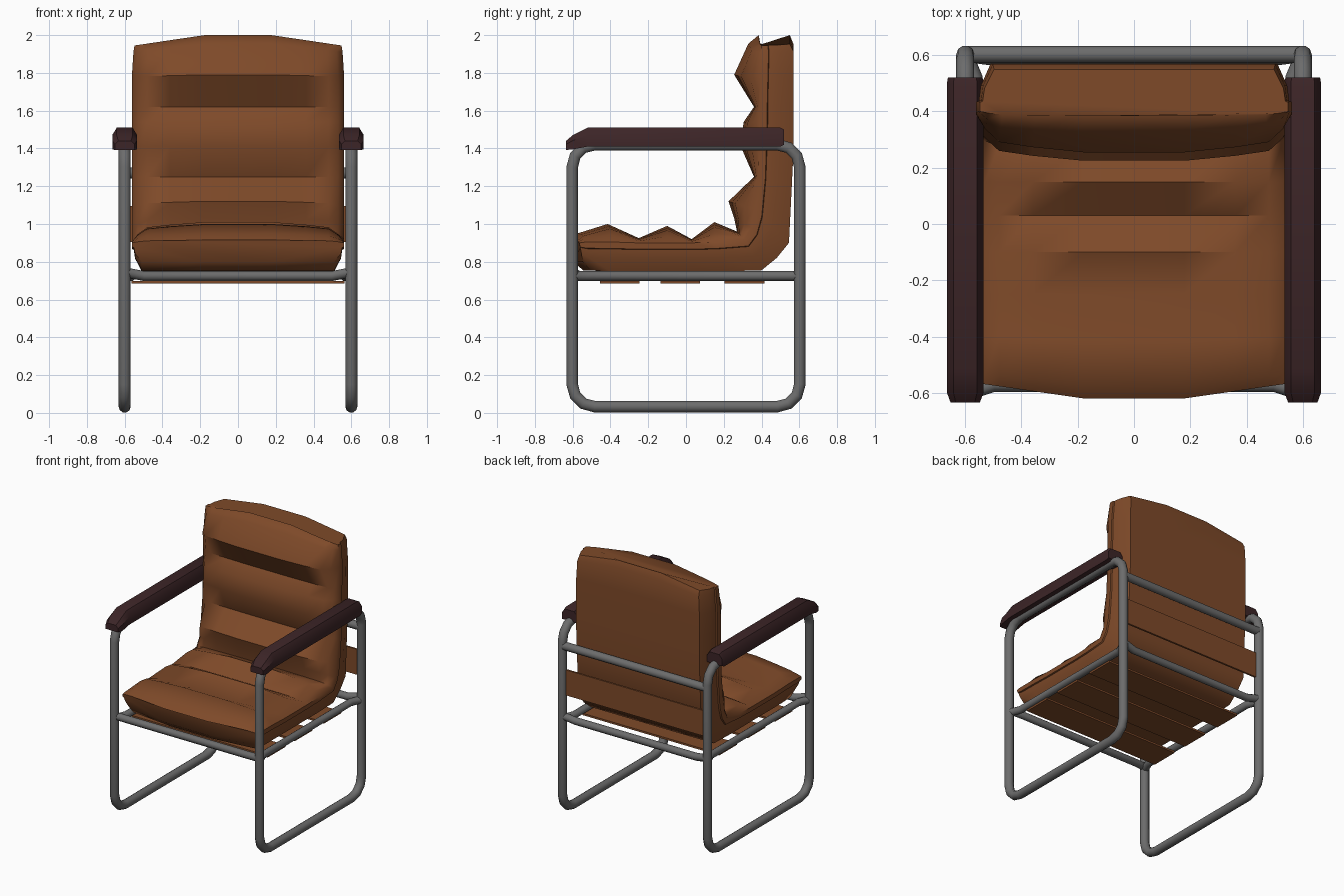
import bpy
import math
from mathutils import Vector

start_cube = bpy.data.objects.get("Cube")
if start_cube:
    bpy.data.objects.remove(start_cube)


def material(name, rgb):
    mat = bpy.data.materials.new(name)
    mat.use_nodes = True
    mat.diffuse_color = (*rgb, 1)
    mat.node_tree.nodes["Principled BSDF"].inputs["Base Color"].default_value = (*rgb, 1)
    return mat


leather = material("brown leather", (0.21, 0.068, 0.022))
steel = material("grey steel", (0.15, 0.15, 0.15))
dark_wood = material("dark wood", (0.045, 0.018, 0.02))


def finish(obj, mat, angle):
    obj.data.materials.clear()
    obj.data.materials.append(mat)
    bpy.ops.object.select_all(action="DESELECT")
    obj.select_set(True)
    bpy.context.view_layer.objects.active = obj
    bpy.ops.object.shade_smooth_by_angle(angle=math.radians(angle))
    return obj


def loft(name, rings, mat, angle=40):
    """Skin a list of closed rings and cap both ends."""
    n = len(rings[0])
    verts = [p for ring in rings for p in ring]
    faces = [tuple(range(n)), tuple(range(len(verts) - n, len(verts)))]
    for r in range(len(rings) - 1):
        for i in range(n):
            a, b = r * n + i, r * n + (i + 1) % n
            faces.append((a, b, b + n, a + n))
    mesh = bpy.data.meshes.new(name)
    mesh.from_pydata(verts, [], faces)
    obj = bpy.data.objects.new(name, mesh)
    bpy.context.collection.objects.link(obj)
    bpy.context.view_layer.objects.active = obj
    obj.select_set(True)
    bpy.ops.object.mode_set(mode="EDIT")
    bpy.ops.mesh.select_all(action="SELECT")
    bpy.ops.mesh.normals_make_consistent(inside=False)
    bpy.ops.object.mode_set(mode="OBJECT")
    return finish(obj, mat, angle)


def tube(name, points, radius, closed=False):
    curve = bpy.data.curves.new(name, "CURVE")
    curve.dimensions = "3D"
    curve.bevel_depth = radius
    curve.bevel_resolution = 3
    curve.use_fill_caps = True
    spline = curve.splines.new("POLY")
    spline.points.add(len(points) - 1)
    for point, co in zip(spline.points, points):
        point.co = (*co, 1)
    spline.use_cyclic_u = closed
    source = bpy.data.objects.new(name, curve)
    mesh = bpy.data.meshes.new_from_object(source)
    bpy.data.objects.remove(source)
    obj = bpy.data.objects.new(name, mesh)
    bpy.context.collection.objects.link(obj)
    return finish(obj, steel, 50)


def box(name, center, size, mat):
    bpy.ops.mesh.primitive_cube_add(size=1, location=center)
    obj = bpy.context.object
    obj.name = name
    obj.scale = size
    return finish(obj, mat, 30)


# Side frames: rounded rectangular tube loops
POST_X, POST_Y, RAIL_Z = 0.6, 0.603, 0.725


def frame_loop(x, radius=0.12, steps=4):
    low, high = 0.033, 1.42
    corners = [(1, high, 0), (-1, high, 90), (-1, low, 180), (1, low, 270)]
    path = []
    for side, z, begin in corners:
        cy = side * (POST_Y - radius)
        cz = z - radius if z == high else z + radius
        for k in range(steps):
            a = math.radians(begin + 90 * k / (steps - 1))
            path.append((x, cy + radius * math.cos(a), cz + radius * math.sin(a)))
    return path


# Armrest cross-section and its stations: y, width scale, bottom, top
SECTION = [(-0.065, 0), (-0.065, 0.62), (-0.042, 1), (0.042, 1), (0.065, 0.62), (0.065, 0)]
ARM = [(-0.635, 0.8, 1.392, 1.44), (-0.6, 1, 1.395, 1.47), (-0.52, 1, 1.41, 1.51),
       (0.5, 1, 1.41, 1.51), (0.52, 0.95, 1.42, 1.5)]

for name, s in (("left", 1), ("right", -1)):
    tube(name + "_side_frame", frame_loop(s * POST_X), 0.032, closed=True)
    tube(name + "_seat_rail",
         [(s * POST_X, -POST_Y, RAIL_Z), (s * 0.565, -0.52, RAIL_Z),
          (s * 0.565, 0.52, RAIL_Z), (s * POST_X, POST_Y, RAIL_Z)], 0.027)
    rings = [[(s * POST_X + u * w, y, lo + v * (hi - lo)) for u, v in SECTION]
             for y, w, lo, hi in ARM]
    loft(name + "_armrest", rings, dark_wood, 35)

# Cross bars
for name, s, inset in (("front_seat_bar", -1, 0.57), ("rear_seat_bar", 1, 0.59)):
    tube(name, [(-POST_X, s * POST_Y, RAIL_Z + 0.02), (-0.5, s * inset, RAIL_Z),
                (0.5, s * inset, RAIL_Z), (POST_X, s * POST_Y, RAIL_Z + 0.02)], 0.027)
tube("upper_back_bar", [(-POST_X, POST_Y, 1.27), (POST_X, POST_Y, 1.27)], 0.03)

# Support straps under the seat and behind the back
for i, y in enumerate((-0.35, -0.03, 0.31)):
    box(f"seat_strap_{i + 1}", (0, y, 0.692), (1.13, 0.21, 0.014), leather)
box("back_strap", (0, 0.6, 1.0), (1.2, 0.014, 0.19), leather)

# Padded cushion stations (y, z): seam at the side, padded crest, outer shell
STATIONS = [
    ((-0.565, 0.9), (-0.565, 0.915), (-0.54, 0.8)),
    ((-0.53, 0.905), (-0.53, 0.95), (-0.5, 0.755)),
    ((-0.4, 0.905), (-0.4, 1.0), (-0.4, 0.75)),
    ((-0.25, 0.9), (-0.25, 0.925), (-0.25, 0.75)),
    ((-0.1, 0.9), (-0.1, 0.99), (-0.1, 0.75)),
    ((0.03, 0.9), (0.03, 0.92), (0.05, 0.75)),
    ((0.15, 0.905), (0.15, 1.01), (0.22, 0.75)),
    ((0.31, 0.92), (0.27, 0.96), (0.4, 0.755)),
    ((0.345, 0.98), (0.255, 1.03), (0.48, 0.82)),
    ((0.36, 1.08), (0.225, 1.12), (0.545, 0.9)),
    ((0.38, 1.25), (0.36, 1.25), (0.56, 1.2)),
    ((0.385, 1.41), (0.29, 1.41), (0.57, 1.41)),
    ((0.39, 1.54), (0.305, 1.54), (0.57, 1.54)),
    ((0.39, 1.62), (0.36, 1.62), (0.57, 1.62)),
    ((0.395, 1.78), (0.255, 1.78), (0.57, 1.78)),
    ((0.4, 1.91), (0.33, 1.91), (0.568, 1.91)),
    ((0.4, 1.945), (0.385, 1.945), (0.55, 1.945)),
]
# Half ring: x, share of crest height (positive) or of shell depth (negative)
PAD = [(0.18, 1), (0.36, 0.87), (0.48, 0.74), (0.53, 0.4), (0.562, 0)]
SHELL = [(0.562, -0.22), (0.552, -0.24), (0.545, -0.55), (0.51, -1), (0.18, -1)]


def cushion_ring(index):
    seam, crest, shell = (Vector((0, *p)) for p in STATIONS[index])
    last = len(STATIONS) - 1
    front_bow = {0: 0.055, 1: 0.045, 2: 0.015}.get(index, 0)
    top_bow = {last: 0.055, last - 1: 0.045, last - 2: 0.01}.get(index, 0)
    narrow = {last: 0.975, last - 1: 0.985}.get(index, 1)

    def place(x, t):
        p = seam.lerp(crest, t) if t >= 0 else seam.lerp(shell, -t)
        bow = min(1, (0.562 - abs(x)) / 0.38)
        return (x * narrow, p.y - front_bow * bow, p.z + top_bow * bow)

    half = PAD + SHELL
    return [place(x, t) for x, t in half] + [place(-x, t) for x, t in reversed(half)]


loft("seat_and_back_cushion", [cushion_ring(i) for i in range(len(STATIONS))], leather, 48)
